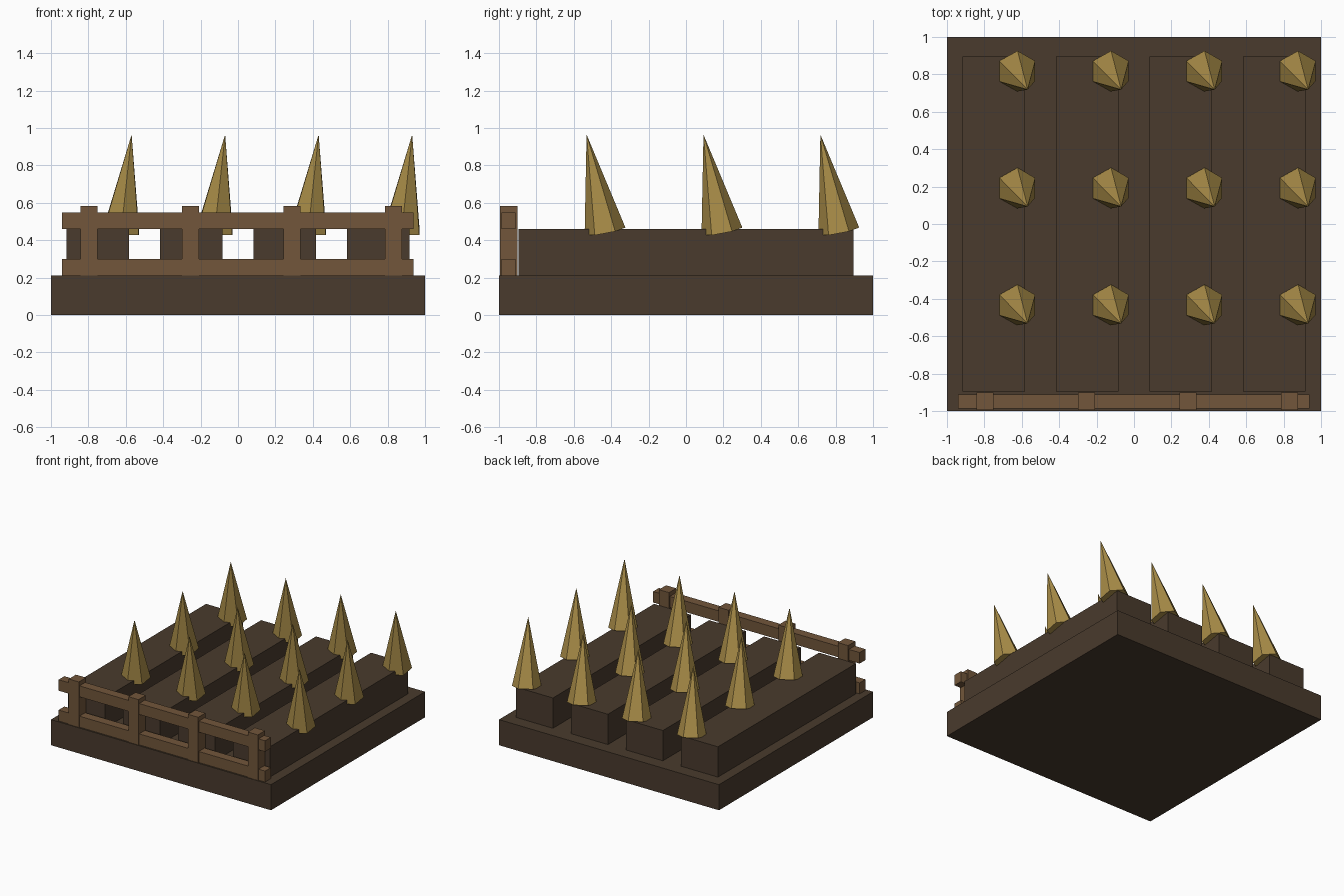
import bpy
import bmesh
from mathutils import Euler, Matrix, Vector

default = bpy.data.objects.get("Cube")
if default:
    bpy.data.objects.remove(default, do_unlink=True)


def make_material(name, rgb):
    mat = bpy.data.materials.new(name)
    mat.use_nodes = True
    colour = (*rgb, 1)
    mat.diffuse_color = colour
    mat.node_tree.nodes["Principled BSDF"].inputs["Base Color"].default_value = colour
    return mat


soil = make_material("dark_soil", (0.067, 0.043, 0.026))
wood = make_material("brown_wood", (0.168, 0.094, 0.043))
straw = make_material("golden_straw", (0.405, 0.270, 0.066))


def finish(name, bm, mat):
    mesh = bpy.data.meshes.new(name)
    bm.to_mesh(mesh)
    bm.free()
    mesh.materials.append(mat)
    obj = bpy.data.objects.new(name, mesh)
    bpy.context.collection.objects.link(obj)
    return obj


def box(name, low, high, mat):
    low, high = Vector(low), Vector(high)
    bm = bmesh.new()
    bmesh.ops.create_cube(bm, size=1)
    bmesh.ops.scale(bm, vec=high - low, verts=bm.verts)
    bmesh.ops.translate(bm, vec=(low + high) / 2, verts=bm.verts)
    return finish(name, bm, mat)


def crop(name, x, y):
    # Six-sided spike, leaning forward and to its left
    length = 0.53
    lean = Euler((0.187, 0.108, 0)).to_matrix().to_4x4()
    place = Matrix.Translation((x, y, 0.447)) @ lean @ Matrix.Translation((0, 0, length / 2))
    bm = bmesh.new()
    bmesh.ops.create_cone(bm, cap_ends=True, segments=6, radius1=0.111,
                          radius2=0, depth=length, matrix=place)
    return finish(name, bm, straw)


ground = 0.21
bed_top = 0.459

# Ground slab
box("ground_slab", (-1, -1, 0), (1, 1, ground), soil)

# Four raised beds, each with a row of three crops
for i in range(4):
    x = -0.75 + 0.5 * i
    box(f"raised_bed_{i + 1}", (x - 0.167, -0.895, ground),
        (x + 0.167, 0.895, bed_top), soil)
    for j in range(3):
        crop(f"crop_{i + 1}_{j + 1}", x + 0.125, -0.433 + 0.625 * j)

# Front fence posts
for i in range(4):
    x = -0.796 + 0.5425 * i
    box(f"fence_post_{i + 1}", (x - 0.046, -0.995, ground),
        (x + 0.046, -0.902, 0.584), wood)

# Front fence rails
for name, z in (("lower_fence_rail", ground), ("upper_fence_rail", 0.459)):
    box(name, (-0.94, -0.987, z), (0.937, -0.912, z + 0.09), wood)
